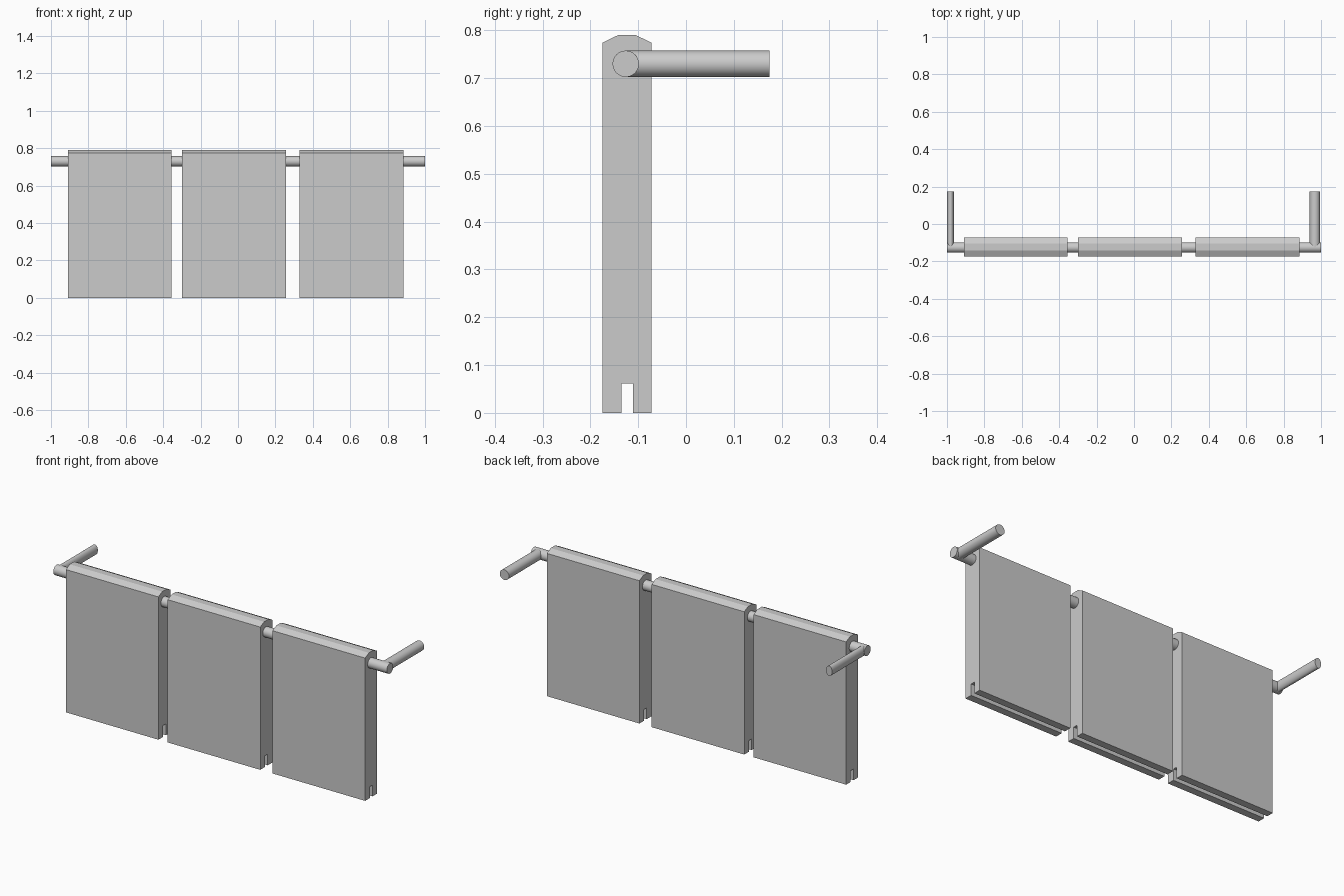
import bpy, bmesh
from mathutils import Vector

if "Cube" in bpy.data.objects:
    bpy.data.objects.remove(bpy.data.objects["Cube"])

BAR_Y, BAR_Z, R = -0.126, 0.73, 0.0275


def extrude_profile(name, profile, x0, x1):
    """Extrude a (y, z) outline along x."""
    bm = bmesh.new()
    face = bm.faces.new([bm.verts.new((x0, y, z)) for y, z in profile])
    geom = bmesh.ops.extrude_face_region(bm, geom=[face])["geom"]
    bmesh.ops.translate(bm, vec=(x1 - x0, 0, 0),
                        verts=[v for v in geom if isinstance(v, bmesh.types.BMVert)])
    bmesh.ops.recalc_face_normals(bm, faces=bm.faces)
    mesh = bpy.data.meshes.new(name)
    bm.to_mesh(mesh)
    bm.free()
    obj = bpy.data.objects.new(name, mesh)
    bpy.context.collection.objects.link(obj)
    return obj


def rod(name, start, end, rx=R, ry=R):
    """Round or oval rod between two points."""
    a, b = Vector(start), Vector(end)
    bpy.ops.mesh.primitive_cylinder_add(
        vertices=48, radius=1, depth=1, location=(a + b) / 2,
        rotation=(b - a).to_track_quat('Z', 'Y').to_euler())
    obj = bpy.context.object
    obj.name = name
    obj.scale = (rx, ry, (b - a).length)
    bpy.ops.object.transform_apply(location=False, rotation=False, scale=True)
    bpy.ops.object.shade_smooth_by_angle()
    return obj


# Hanging panels: chamfered top, slotted bottom edge
panel_profile = [
    (-0.175, 0), (-0.135, 0), (-0.135, 0.061), (-0.111, 0.061), (-0.111, 0),
    (-0.072, 0), (-0.072, 0.774), (-0.105, 0.79), (-0.142, 0.79), (-0.175, 0.774)]
for side, x0 in (("left", -0.91), ("middle", -0.299), ("right", 0.33)):
    extrude_profile(side + "_panel", panel_profile, x0, x0 + 0.555)

# Long rail through the panels
rod("rail", (-1, BAR_Y, BAR_Z), (1, BAR_Y, BAR_Z))

# Wall arms: the left one is a narrower oval
rod("left_arm", (-0.981, BAR_Y, BAR_Z), (-0.981, 0.175, BAR_Z), rx=0.018)
rod("right_arm", (0.967, BAR_Y, BAR_Z), (0.967, 0.175, BAR_Z))
